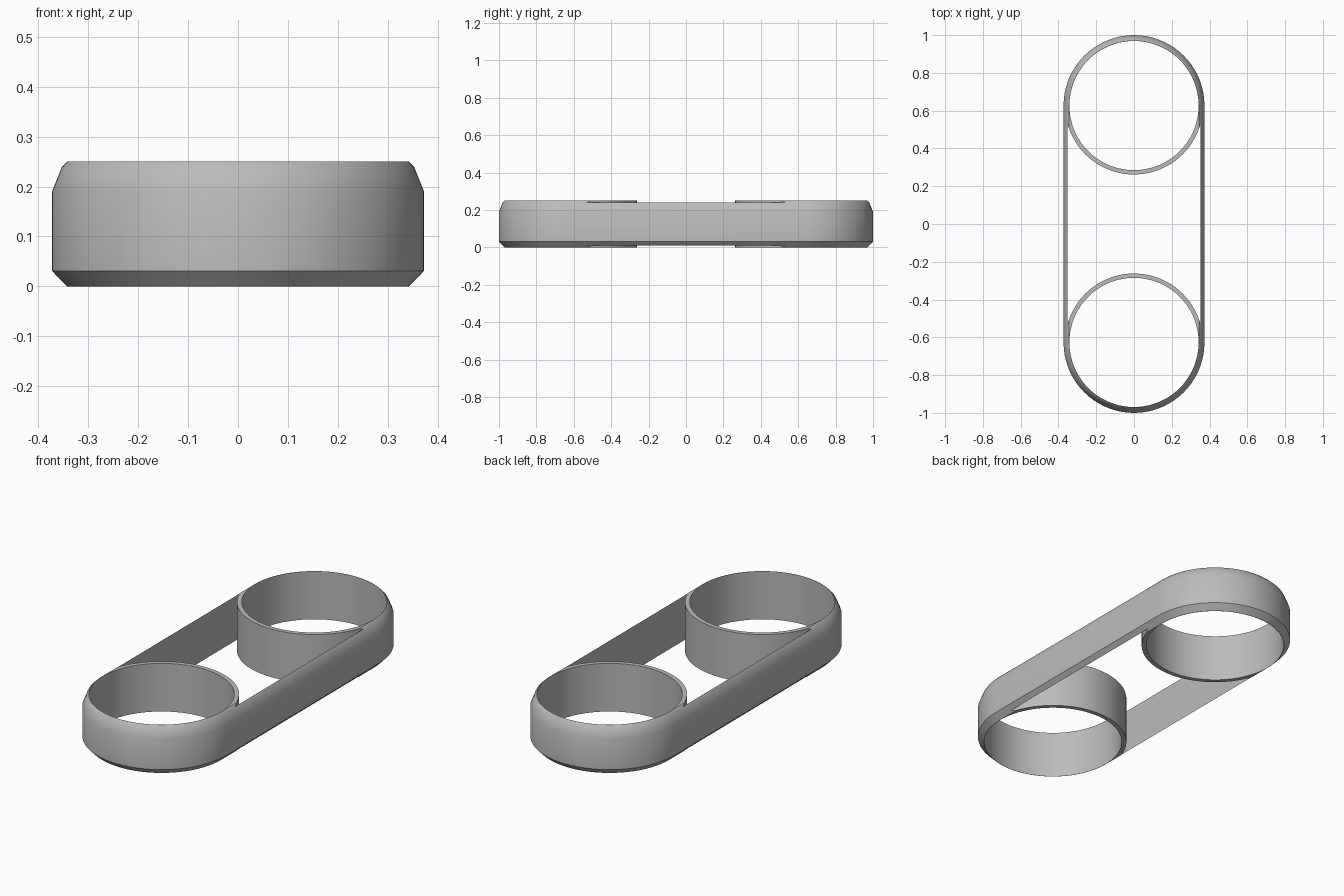
import bpy, bmesh, math

if "Cube" in bpy.data.objects:
    bpy.data.objects.remove(bpy.data.objects["Cube"])

CY = 0.627        # distance of each ring centre from the middle
OUTER = 0.373     # outer radius of the rounded ends
RING = 0.365      # outer radius of each ring towards the middle
HOLE = 0.342      # bore radius
BAR = 0.352       # inner half-width between the side bars
SEG = 36          # segments per half circle

grey = bpy.data.materials.new("grey")
grey.use_nodes = True
grey.diffuse_color = (0.5, 0.5, 0.5, 1)
grey.node_tree.nodes["Principled BSDF"].inputs["Base Color"].default_value = (0.5, 0.5, 0.5, 1)


def arc(radius, cy, start, end, n):
    """Points on an arc around (0, cy)."""
    angles = [start + (end - start) * i / n for i in range(n + 1)]
    return [(radius * math.cos(a), cy + radius * math.sin(a)) for a in angles]


def stadium(radius):
    return arc(radius, CY, 0, math.pi, SEG) + arc(radius, -CY, math.pi, 2 * math.pi, SEG)


def loft(name, sections):
    """Solid through stacked outlines, given as (outline, z)."""
    bm = bmesh.new()
    loops = [[bm.verts.new((x, y, z)) for x, y in pts] for pts, z in sections]
    n = len(loops[0])
    for low, high in zip(loops, loops[1:]):
        for i in range(n):
            j = (i + 1) % n
            bm.faces.new((low[i], low[j], high[j], high[i]))
    bm.faces.new(loops[0][::-1])
    bm.faces.new(loops[-1])
    bmesh.ops.recalc_face_normals(bm, faces=bm.faces)
    mesh = bpy.data.meshes.new(name)
    bm.to_mesh(mesh)
    bm.free()
    mesh.materials.append(grey)
    obj = bpy.data.objects.new(name, mesh)
    bpy.context.collection.objects.link(obj)
    return obj


# Rounded body with a bottom chamfer and a two-step top bevel
profile = [(0.343, 0), (OUTER, 0.031), (OUTER, 0.19), (0.353, 0.24), (0.343, 0.25)]
body = loft("double_ring_link", [(stadium(r), z) for r, z in profile])

# Bores at both ends
outlines = [arc(HOLE, s * CY, 0, 2 * math.pi, 2 * SEG)[:-1] for s in (-1, 1)]

# Opening between the rings and the side bars
tilt = math.acos(BAR / RING)
outlines.append(arc(RING, -CY, tilt, math.pi - tilt, SEG)
                + arc(RING, CY, math.pi + tilt, 2 * math.pi - tilt, SEG))

bpy.context.view_layer.objects.active = body
for outline in outlines:
    cutter = loft("cutter", [(outline, -0.1), (outline, 0.4)])
    cutter.hide_render = True
    mod = body.modifiers.new("cut", "BOOLEAN")
    mod.operation = "DIFFERENCE"
    mod.solver = "EXACT"
    mod.object = cutter
    bpy.ops.object.modifier_apply(modifier=mod.name)
    bpy.data.objects.remove(cutter)

bpy.ops.object.select_all(action="DESELECT")
body.select_set(True)
bpy.ops.object.shade_smooth_by_angle(angle=math.radians(30))
